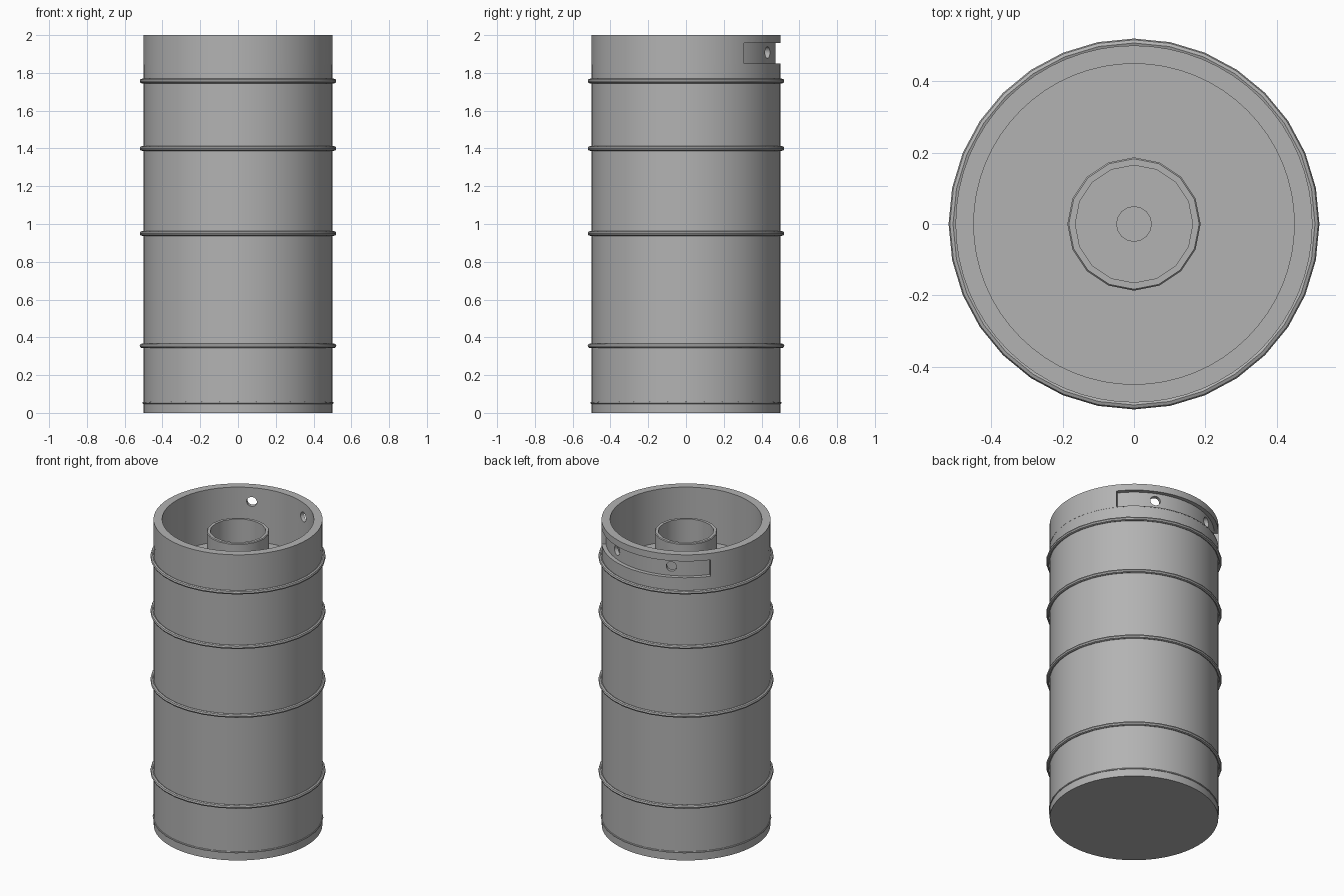
import bpy, bmesh, math
from mathutils import Matrix

cube = bpy.data.objects.get("Cube")
if cube:
    bpy.data.objects.remove(cube)

steel = bpy.data.materials.new("brushed steel grey")
steel.use_nodes = True
grey = (0.45, 0.45, 0.45, 1)
steel.diffuse_color = grey
steel.node_tree.nodes["Principled BSDF"].inputs["Base Color"].default_value = grey


def finish(name, bm):
    """Turn a bmesh into a smooth steel object."""
    bmesh.ops.remove_doubles(bm, verts=bm.verts, dist=1e-5)
    bmesh.ops.recalc_face_normals(bm, faces=bm.faces)
    mesh = bpy.data.meshes.new(name)
    bm.to_mesh(mesh)
    bm.free()
    mesh.materials.append(steel)
    obj = bpy.data.objects.new(name, mesh)
    bpy.context.collection.objects.link(obj)
    return obj


def smooth(obj):
    bpy.ops.object.select_all(action='DESELECT')
    obj.select_set(True)
    bpy.context.view_layer.objects.active = obj
    bpy.ops.object.shade_smooth_by_angle(angle=math.radians(30))


def lathe(name, profile, sides, closed=False, start=0, sweep=360):
    """Spin an (r, z) profile about z; a partial sweep gets end caps."""
    bm = bmesh.new()
    verts = [bm.verts.new((r, 0, z)) for r, z in profile]
    pairs = list(zip(verts, verts[1:] + verts[:1]))
    edges = [bm.edges.new(p) for p in (pairs if closed else pairs[:-1])]
    bmesh.ops.rotate(bm, verts=verts, cent=(0, 0, 0),
                     matrix=Matrix.Rotation(math.radians(start), 3, 'Z'))
    cap = [bm.faces.new(verts)] if sweep < 360 else []
    last = bmesh.ops.spin(bm, geom=verts + edges + cap, cent=(0, 0, 0), axis=(0, 0, 1),
                          angle=math.radians(sweep), steps=sides, use_duplicate=False)
    return finish(name, bm)


def band(name, radius, thickness, z):
    """Rolled hoop with a round section."""
    section = [(radius + thickness * math.cos(a * math.pi / 4),
                z + thickness * math.sin(a * math.pi / 4)) for a in range(8)]
    smooth(lathe(name, section, 32, closed=True))


FLOOR, SEAM, TOP = 1.65, 1.845, 2.0

# Barrel with its sunken top
body = lathe("barrel_body", [(0, 0), (0.5, 0), (0.5, SEAM), (0.45, SEAM),
                             (0.45, FLOOR), (0, FLOOR)], 64)
smooth(body)

# Collar around the top
collar = lathe("top_collar", [(0.45, SEAM), (0.501, SEAM), (0.501, TOP), (0.45, TOP)],
               64, closed=True)

# Recessed hand slot across the back, with two round holes through it
cutters = [lathe("slot_cutter", [(0.475, 1.85), (0.6, 1.85), (0.6, 1.957), (0.475, 1.957)],
                 40, closed=True, start=38, sweep=104)]
for angle in (65.5, 114.5):
    bm = bmesh.new()
    place = (Matrix.Rotation(math.radians(angle), 4, 'Z')
             @ Matrix.Translation((0.46, 0, 1.908))
             @ Matrix.Rotation(math.pi / 2, 4, 'Y'))
    bmesh.ops.create_cone(bm, cap_ends=True, segments=24, radius1=0.031, radius2=0.031,
                          depth=0.2, matrix=place)
    cutters.append(finish("hole_cutter", bm))

for cutter in cutters:
    mod = collar.modifiers.new("cut", 'BOOLEAN')
    mod.operation = 'DIFFERENCE'
    mod.solver = 'EXACT'
    mod.object = cutter
bpy.context.view_layer.objects.active = collar
for mod in list(collar.modifiers):
    bpy.ops.object.modifier_apply(modifier=mod.name)
for cutter in cutters:
    bpy.data.objects.remove(cutter)
smooth(collar)

# Neck tube and valve in the sunken top
smooth(lathe("valve_neck", [(0.165, FLOOR), (0.165, 1.925), (0.183, 1.925),
                            (0.187, 1.92), (0.187, FLOOR)], 16))
smooth(lathe("valve_button", [(0.05, FLOOR), (0.05, FLOOR + 0.04), (0, FLOOR + 0.04)], 16))

# Rolling hoops and the small foot bead
for i, z in enumerate((0.355, 0.95, 1.4, 1.757)):
    band(f"rolling_hoop_{i + 1}", 0.508, 0.0125, z)
band("foot_bead", 0.5, 0.006, 0.053)
